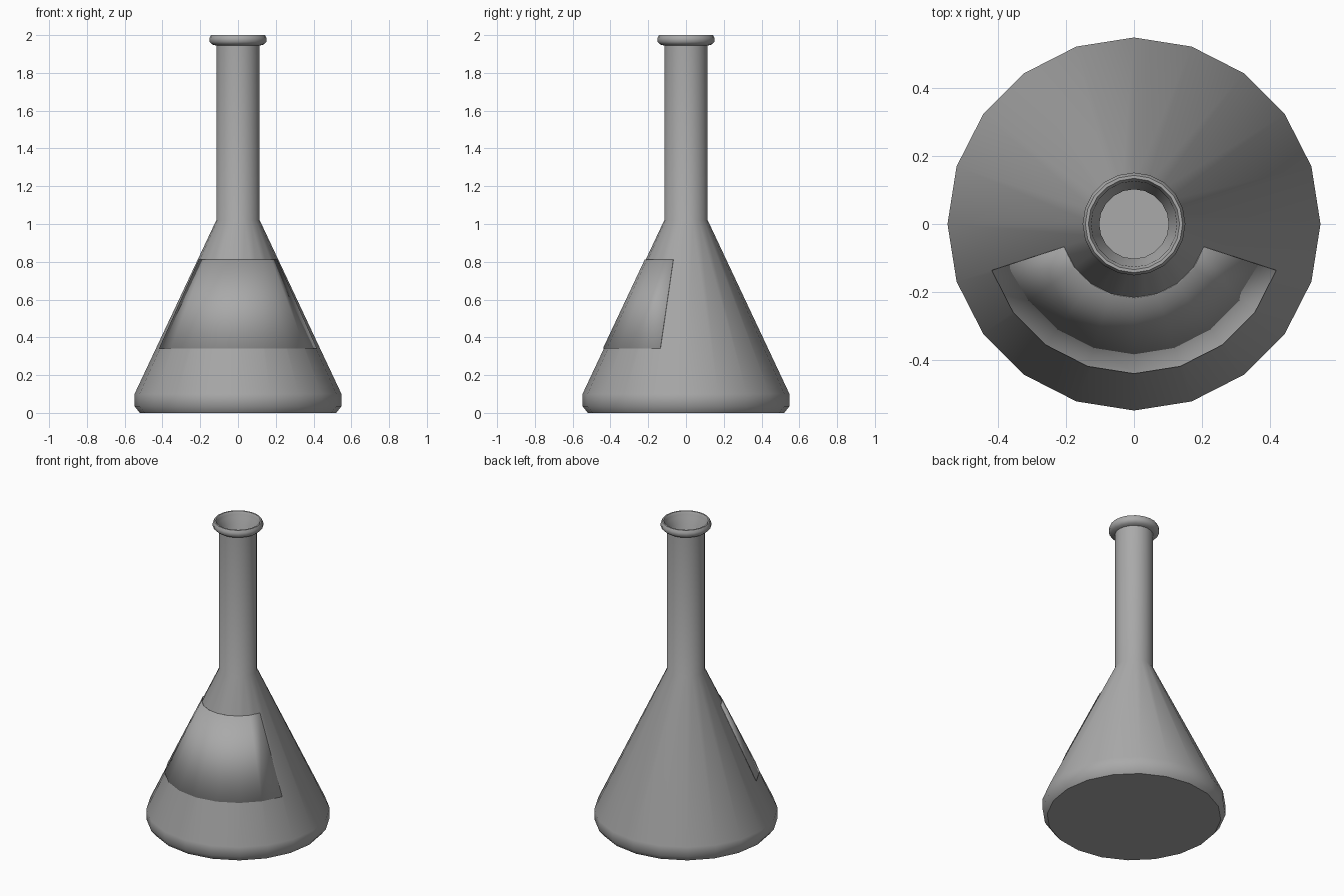
import bpy, bmesh, math

SIDES = 20
STEP = 2 * math.pi / SIDES

if "Cube" in bpy.data.objects:
    bpy.data.objects.remove(bpy.data.objects["Cube"], do_unlink=True)

grey = bpy.data.materials.new("plain grey")
grey.use_nodes = True
colour = (0.4, 0.4, 0.4, 1)
grey.diffuse_color = colour
grey.node_tree.nodes["Principled BSDF"].inputs["Base Color"].default_value = colour


def lathe(name, profile, first=0, count=SIDES, thickness=0):
    """Turn a (radius, height) profile about z, over count facets."""
    bm = bmesh.new()
    full = count == SIDES
    rings = []
    for i in range(count if full else count + 1):
        a = (first + i) * STEP
        rings.append([bm.verts.new((r * math.cos(a), r * math.sin(a), z))
                      for r, z in profile])
    for i in range(count):
        a, b = rings[i], rings[(i + 1) % len(rings)]
        for j in range(len(profile) - 1):
            bm.faces.new((a[j], b[j], b[j + 1], a[j + 1]))
    if full:  # close the underside and the inner floor
        bm.faces.new([ring[0] for ring in reversed(rings)])
        bm.faces.new([ring[-1] for ring in rings])
    mesh = bpy.data.meshes.new(name)
    bm.to_mesh(mesh)
    bm.free()
    mesh.materials.append(grey)
    obj = bpy.data.objects.new(name, mesh)
    bpy.context.collection.objects.link(obj)
    if thickness:
        mod = obj.modifiers.new("thickness", "SOLIDIFY")
        mod.thickness = thickness
        mod.offset = 1
    bpy.ops.object.select_all(action="DESELECT")
    obj.select_set(True)
    bpy.context.view_layer.objects.active = obj
    bpy.ops.object.shade_smooth_by_angle(angle=math.radians(46))
    return obj


# Glass body: base, cone, neck, rolled lip, then back down the inside
outside = [(0.52, 0), (0.548, 0.035), (0.548, 0.1), (0.115, 1.02), (0.115, 1.945)]
lip = [(0.137, 1.95), (0.151, 1.965), (0.151, 1.985), (0.143, 2.0),
       (0.134, 2.0), (0.126, 1.985), (0.124, 1.965)]
inside = [(0.102, 1.93), (0.102, 1.02), (0.53, 0.1), (0.51, 0.04)]
lathe("flask_body", outside + lip + inside)

# Front label: a thin plate wrapped around the cone
slope = (0.548 - 0.115) / (1.02 - 0.1)
label = [(0.548 - slope * (z - 0.1) + 0.002, z) for z in (0.34, 0.81)]
lathe("front_label", label, first=11, count=8, thickness=0.003)
